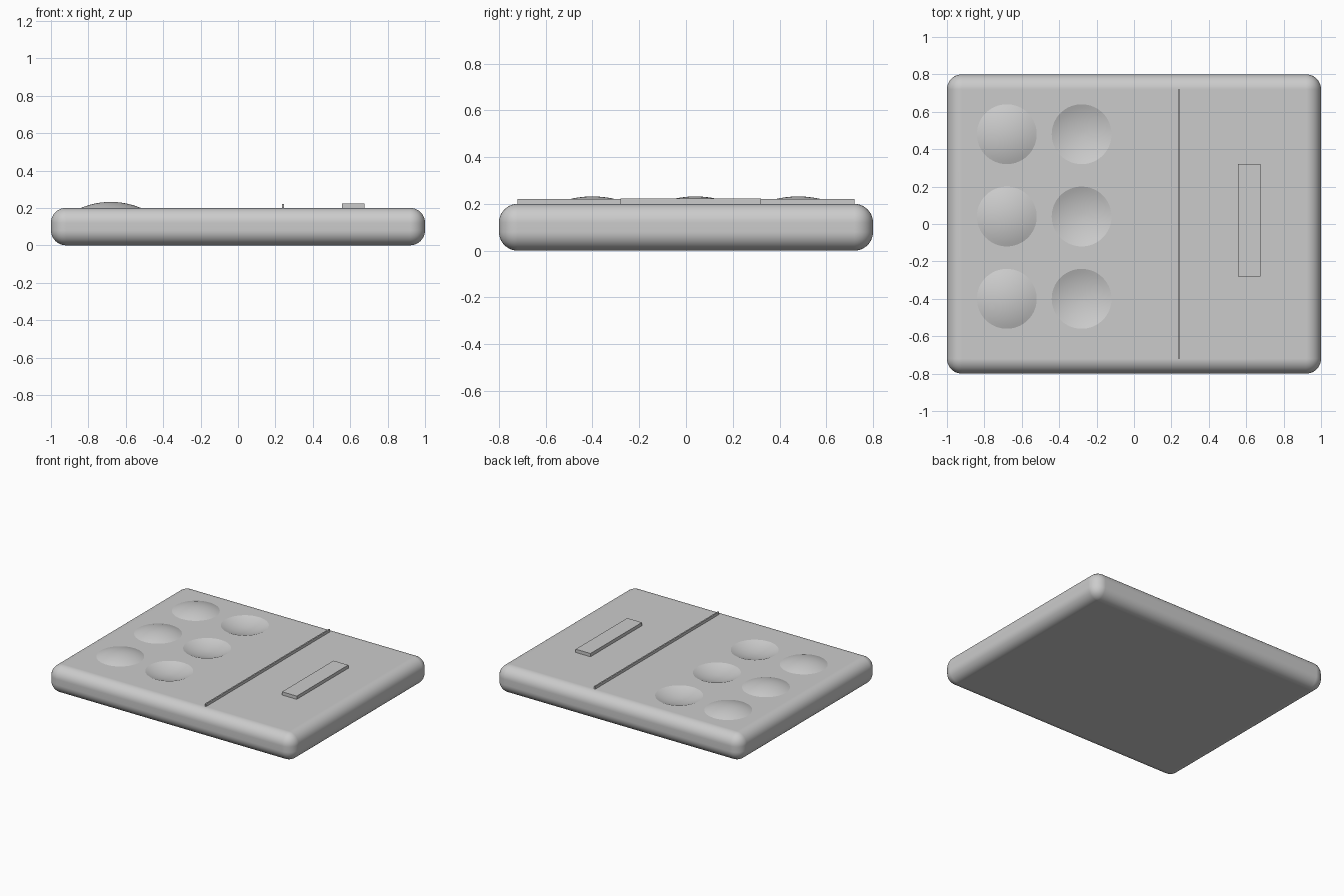
import bpy, bmesh, math
from mathutils import Vector, Matrix

cube = bpy.data.objects.get("Cube")
if cube:
    bpy.data.objects.remove(cube, do_unlink=True)

grey = bpy.data.materials.new("light_grey")
grey.use_nodes = True
grey.diffuse_color = (0.6, 0.6, 0.6, 1)
grey.node_tree.nodes["Principled BSDF"].inputs["Base Color"].default_value = (0.6, 0.6, 0.6, 1)

TOP = 0.2        # height of the slab's upper face
RIM = 0.16       # radius of each dome and dimple
RISE = 0.032     # dome height and dimple depth
ROWS = (-0.4, 0.04, 0.48)


def add_object(name, bm):
    bmesh.ops.recalc_face_normals(bm, faces=bm.faces)
    mesh = bpy.data.meshes.new(name)
    bm.to_mesh(mesh)
    bm.free()
    mesh.materials.append(grey)
    obj = bpy.data.objects.new(name, mesh)
    bpy.context.collection.objects.link(obj)
    return obj


def activate(obj):
    bpy.ops.object.select_all(action='DESELECT')
    obj.select_set(True)
    bpy.context.view_layer.objects.active = obj


def smooth(obj):
    activate(obj)
    bpy.ops.object.shade_smooth_by_angle(angle=math.radians(15))


def box(name, size, centre):
    bm = bmesh.new()
    bmesh.ops.create_cube(bm, size=1, matrix=Matrix.Translation(centre) @ Matrix.Diagonal((*size, 1)))
    return add_object(name, bm)


def cap(name, x, y, direction, rings=8, sides=64):
    """Shallow spherical cap, domed up (+1) or down (-1), with a short skirt."""
    radius = (RIM ** 2 + RISE ** 2) / (2 * RISE)
    spread = math.asin(RIM / radius)
    profile = []
    for i in range(rings + 1):
        a = spread * i / rings
        profile.append((radius * math.sin(a), RISE - radius * (1 - math.cos(a))))
    profile += [(RIM, -0.01), (0, -0.01)]
    bm = bmesh.new()
    verts = [bm.verts.new((r, 0, z * direction)) for r, z in profile]
    edges = [bm.edges.new(pair) for pair in zip(verts, verts[1:])]
    bmesh.ops.spin(bm, geom=verts + edges, cent=(0, 0, 0), axis=(0, 0, 1),
                   angle=math.tau, steps=sides)
    bmesh.ops.remove_doubles(bm, verts=bm.verts, dist=0.0001)
    bmesh.ops.translate(bm, verts=bm.verts, vec=(x, y, TOP))
    return add_object(name, bm)


# Slab with fully rounded edges
slab = box("slab", (2, 1.6, TOP), Vector((0, 0, TOP / 2)))
bevel = slab.modifiers.new("rounded_edges", 'BEVEL')
bevel.width = 0.08
bevel.segments = 10
activate(slab)
bpy.ops.object.modifier_apply(modifier=bevel.name)

# Dimples sunk into the slab
for y in ROWS:
    cutter = cap("dimple_cutter", -0.28, y, -1)
    cutter.hide_render = True
    cut = slab.modifiers.new("dimple", 'BOOLEAN')
    cut.operation = 'DIFFERENCE'
    cut.solver = 'EXACT'
    cut.object = cutter
    activate(slab)
    bpy.ops.object.modifier_apply(modifier=cut.name)
    bpy.data.objects.remove(cutter, do_unlink=True)
smooth(slab)
slab.modifiers.new("flat_top_normals", 'WEIGHTED_NORMAL').keep_sharp = True

# Domes raised from the slab
for i, y in enumerate(ROWS):
    smooth(cap(f"dome_{i + 1}", -0.68, y, 1))

# Thin dividing ridge and raised bar
box("dividing_ridge", (0.01, 1.44, 0.03), Vector((0.24, 0, TOP + 0.005)))
box("raised_bar", (0.12, 0.6, 0.034), Vector((0.615, 0.02, TOP + 0.007)))
